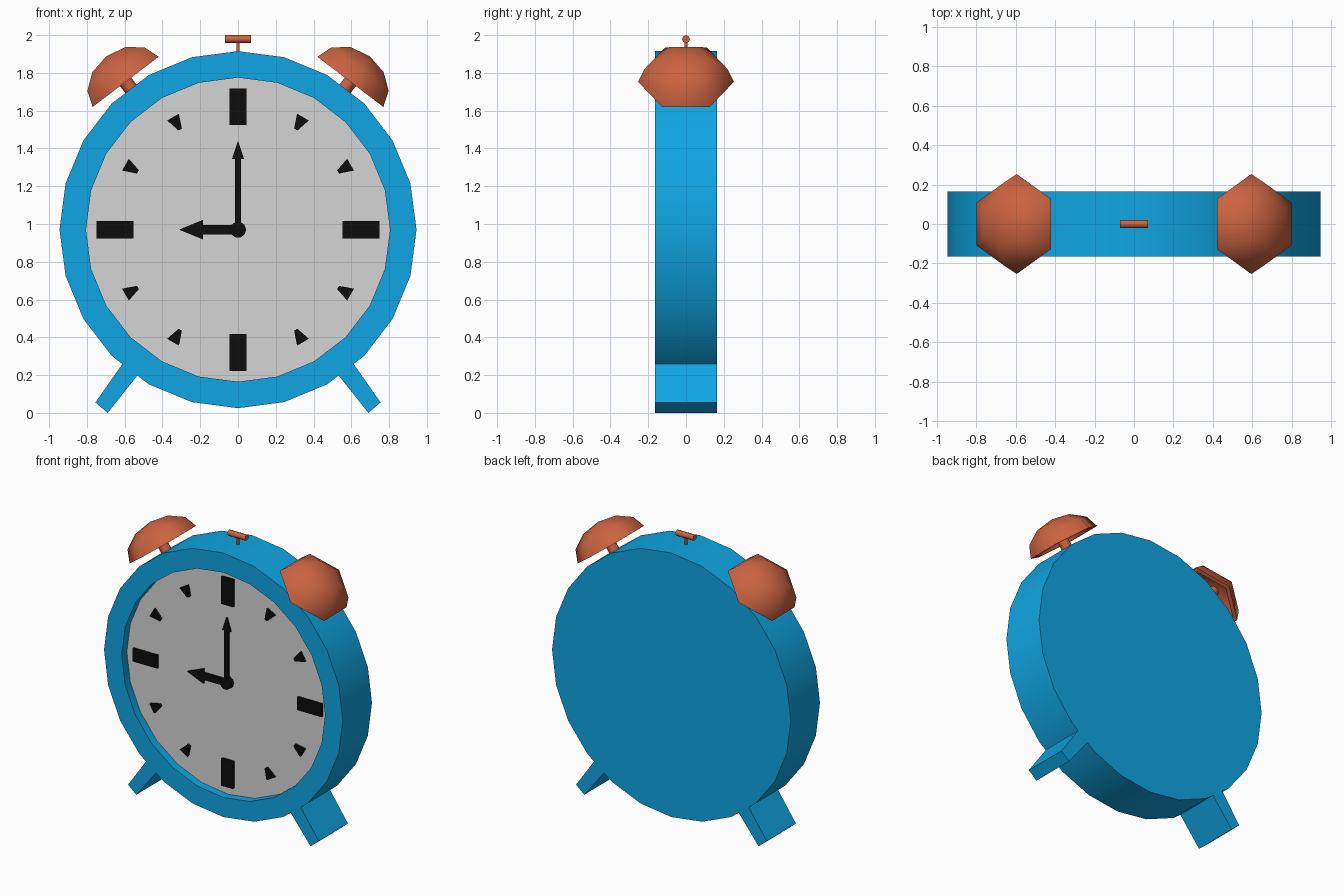
import bpy, bmesh, math
from mathutils import Matrix, Vector

if "Cube" in bpy.data.objects:
    bpy.data.objects.remove(bpy.data.objects["Cube"])


def material(name, rgb):
    m = bpy.data.materials.new(name)
    m.diffuse_color = (*rgb, 1)
    m.use_nodes = True
    m.node_tree.nodes["Principled BSDF"].inputs["Base Color"].default_value = m.diffuse_color
    return m


BLUE = material("blue paint", (0.005, 0.38, 0.77))
COPPER = material("copper", (0.60, 0.125, 0.053))
WHITE = material("dial white", (0.66, 0.66, 0.66))
BLACK = material("black", (0.004, 0.004, 0.004))

CZ = 0.97                       # height of the dial centre
HALF = 0.165                    # half of the body depth
FACE = -0.107                   # y of the recessed dial


def finish(name, bm, mat, smooth=None):
    bmesh.ops.recalc_face_normals(bm, faces=bm.faces)
    me = bpy.data.meshes.new(name)
    bm.to_mesh(me)
    bm.free()
    me.materials.append(mat)
    if smooth:
        me.polygons.foreach_set("use_smooth", [True] * len(me.polygons))
        me.set_sharp_from_angle(angle=math.radians(smooth))
    ob = bpy.data.objects.new(name, me)
    bpy.context.collection.objects.link(ob)
    return ob


def lathe(name, profile, segs, mat, matrix, smooth=None):
    """Revolve (radius, height) points round local z; radius 0 makes a pole."""
    bm = bmesh.new()
    rings = []
    for r, h in profile:
        n = 1 if r == 0 else segs
        rings.append([bm.verts.new(matrix @ Vector((r * math.cos(2 * math.pi * i / segs),
                                                    r * math.sin(2 * math.pi * i / segs), h)))
                      for i in range(n)])
    for a, b in zip(rings, rings[1:]):
        for i in range(segs):
            j = (i + 1) % segs
            quad = [a[i % len(a)], a[j % len(a)], b[j % len(b)], b[i % len(b)]]
            bm.faces.new(list(dict.fromkeys(quad)))
    return finish(name, bm, mat, smooth)


def prism(name, pts, y0, y1, mat):
    """Extrude an x,z outline from y0 to y1."""
    bm = bmesh.new()
    a = [bm.verts.new((x, y0, z)) for x, z in pts]
    b = [bm.verts.new((x, y1, z)) for x, z in pts]
    bm.faces.new(a)
    bm.faces.new(b[::-1])
    for i in range(len(pts)):
        j = (i + 1) % len(pts)
        bm.faces.new((a[i], b[i], b[j], a[j]))
    return finish(name, bm, mat)


def radial(half_outline, clock_angle):
    """Mirror (half width, distance) points and turn them clockwise from 12."""
    pts = half_outline + [(-w, d) for w, d in reversed(half_outline) if w]
    c, s = math.cos(clock_angle), math.sin(clock_angle)
    return [(w * c + d * s, CZ - w * s + d * c) for w, d in pts]


def rod(name, r, h0, h1, segs, mat, matrix):
    return lathe(name, [(0, h0), (r, h0), (r, h1), (0, h1)], segs, mat, matrix, 50)


# Body with recessed front, and the dial
to_front = Matrix.Translation((0, 0, CZ)) @ Matrix.Rotation(math.pi / 2, 4, 'X')
R, RI = 0.945, 0.805
lathe("body", [(0, -HALF), (R, -HALF), (R, HALF), (RI, HALF), (RI, -FACE - 0.004), (0, -FACE - 0.004)],
      24, BLUE, to_front, 30)
lathe("dial", [(RI, -FACE), (0, -FACE)], 24, WHITE, to_front)

# Hour markers: bars at the quarters, wedges between
for h in range(12):
    if h % 3 == 0:
        shape = [(0.046, 0.553), (0.046, 0.748)]
    else:
        shape = [(0.010, 0.612), (0.036, 0.688)]
    prism(f"hour_marker_{h}", radial(shape, h * math.pi / 6), FACE - 0.018, FACE + 0.002, BLACK)

# Hands and hub
prism("minute_hand", radial([(0.017, 0), (0.017, 0.375), (0.032, 0.375), (0, 0.47)], 0),
      FACE - 0.028, FACE - 0.012, BLACK)
prism("hour_hand", radial([(0.025, 0), (0.025, 0.185), (0.052, 0.185), (0, 0.312)], -math.pi / 2),
      FACE - 0.024, FACE - 0.008, BLACK)
rod("hub", 0.043, -FACE - 0.002, -FACE + 0.036, 10, BLACK, to_front)

for side, s in (("left", -1), ("right", 1)):
    # Leg growing out of a body facet
    prism(f"{side}_leg", [(s * x, z) for x, z in
                          ((0.612, 0.259), (0.755, 0.055), (0.69, 0.0), (0.533, 0.198))],
          -HALF, HALF, BLUE)

    # Hollow six-sided bell with its post
    axis = Vector((s * 0.605, 0, 0.796)).normalized()
    x = Vector((0, 1, 0))
    m = Matrix((x, axis.cross(x), axis)).transposed().to_4x4()
    m.translation = Vector((0, 0, CZ)) + axis * 0.983
    quarter = [math.radians(a) for a in (0, 30, 60)]
    dome = [(0.2535 * math.cos(a), 0.17 * math.sin(a)) for a in quarter] + [(0, 0.17)]
    inner = [(r * 0.87, h * 0.84) for r, h in reversed(dome)]
    lathe(f"{side}_bell", dome[::-1] + inner[::-1] + [], 6, COPPER, m, 65)
    rod(f"{side}_bell_post", 0.037, -0.06, 0.15, 8, COPPER, m)

# Striker on top
rod("striker_post", 0.009, 1.90, 1.98, 8, COPPER, Matrix.Identity(4))
rod("striker_bar", 0.021, -0.07, 0.07, 8, COPPER,
    Matrix.Translation((0, 0, 1.979)) @ Matrix.Rotation(math.pi / 2, 4, 'Y'))
